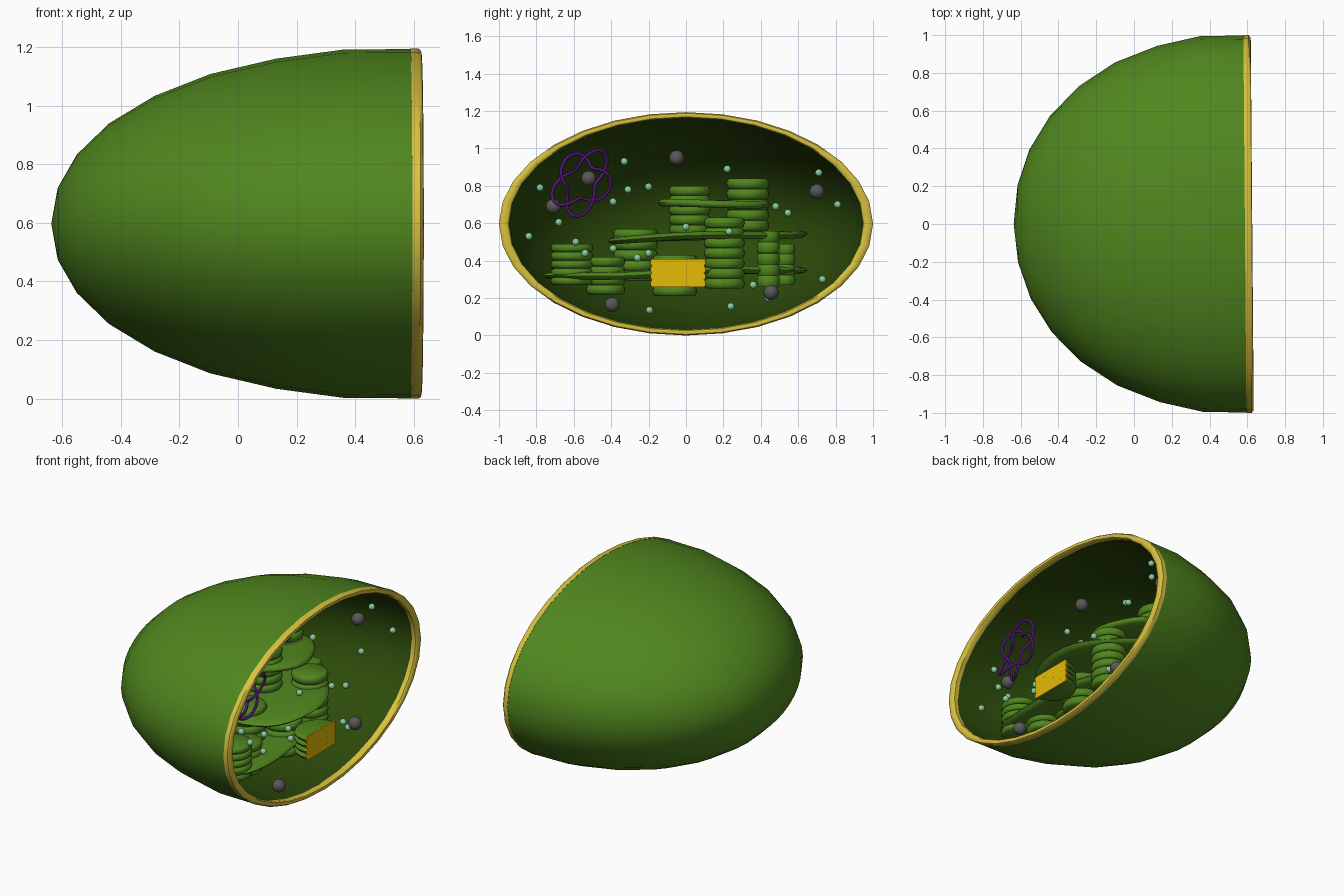
import bpy, bmesh, math
from math import sin, cos, pi

if "Cube" in bpy.data.objects:
    bpy.data.objects.remove(bpy.data.objects["Cube"])


def mat(name, col):
    m = bpy.data.materials.new(name)
    m.diffuse_color = (*col, 1)
    m.use_nodes = True
    m.node_tree.nodes["Principled BSDF"].inputs["Base Color"].default_value = m.diffuse_color
    return m


GREEN = mat("leaf green", (0.08, 0.24, 0.013))
DARK = mat("dark green", (0.026, 0.07, 0.003))
RIM = mat("pale yellow", (0.69, 0.54, 0.05))
GOLD = mat("golden yellow", (0.78, 0.50, 0.002))
PURPLE = mat("purple", (0.085, 0.006, 0.20))
GREY = mat("grey", (0.10, 0.095, 0.10))
MINT = mat("mint green", (0.25, 0.62, 0.36))


def finish(name, bm, material, angle=40):
    bmesh.ops.remove_doubles(bm, verts=bm.verts, dist=1e-5)
    bmesh.ops.recalc_face_normals(bm, faces=bm.faces)
    me = bpy.data.meshes.new(name)
    bm.to_mesh(me)
    bm.free()
    me.materials.append(material)
    ob = bpy.data.objects.new(name, me)
    bpy.context.collection.objects.link(ob)
    bpy.ops.object.select_all(action='DESELECT')
    ob.select_set(True)
    bpy.context.view_layer.objects.active = ob
    bpy.ops.object.shade_smooth_by_angle(angle=math.radians(angle))
    return ob


def lathe(bm, profile, place, segs, closed=False):
    """Sweep (t, r) points around an axis; place(t, r, angle) gives the position."""
    rings = [[bm.verts.new(place(t, r, 2 * pi * k / segs)) for k in range(segs)]
             for t, r in profile]
    pairs = list(zip(rings, rings[1:]))
    if closed:
        pairs.append((rings[-1], rings[0]))
    for a, b in pairs:
        for k in range(segs):
            j = (k + 1) % segs
            bm.faces.new((a[k], a[j], b[j], b[k]))


# Half-egg shell, swept around x, with a dark inner wall
def shell_place(t, r, a):
    y = r * cos(a)
    return (t - 0.008 * y, y, 0.597 + 0.597 * r * sin(a))


outer = [(-0.637, 0), (-0.615, .205), (-.55, .395), (-.44, .573), (-.285, .73),
         (-.095, .855), (.13, .943), (.36, .995), (.60, .998)]
inner = [(.60, .955)] + [(x + 0.045 * (1 - r), r * 0.955) for x, r in reversed(outer[:-1])]
bm = bmesh.new()
lathe(bm, outer + inner, shell_place, 32)
for i, f in enumerate(bm.faces):
    f.material_index = int(i >= 32 * len(outer))
shell = finish("outer_shell", bm, GREEN)
shell.data.materials.append(DARK)

# Yellow cut rim
bm = bmesh.new()
lathe(bm, [(.587, 1.0), (.615, 1.0), (.624, .990), (.626, .974), (.624, .958),
           (.615, .948), (.587, .948)], shell_place, 32, True)
finish("shell_rim", bm, RIM)


# Stacks of rounded discs: x, y, radius, bottom, top, number of discs
def disc_stack(name, x, y, r, z0, z1, n, x_max=1.0):
    bm = bmesh.new()
    h = (z1 - z0) / n
    for i in range(n):
        z = z0 + i * h
        prof = [(0, 0), (0, r * .86), (.15 * h, r * .95), (.5 * h, r),
                (.85 * h, r * .95), (h * .99, r * .86), (h * .99, 0)]
        lathe(bm, prof, lambda t, q, a: (min(x + q * cos(a), x_max), y + q * sin(a), z + t), 28)
    if x_max < 1:
        bmesh.ops.dissolve_degenerate(bm, edges=bm.edges, dist=1e-5)
    finish(name, bm, GREEN, 50)


for i, s in enumerate([
        (.17, .02, .112, .54, .80, 5), (.10, .33, .115, .56, .84, 5),
        (.37, .205, .11, .25, .63, 7), (.39, -.61, .115, .27, .49, 5),
        (.35, -.43, .105, .22, .42, 4), (.25, -.27, .12, .29, .57, 5),
        (.36, -.06, .12, .21, .43, 4), (.22, .44, .062, .26, .56, 5),
        (.05, .53, .055, .27, .49, 4)]):
    disc_stack(f"disc_stack_{i + 1}", *s)

# Half stack at the opening, sliced flat
disc_stack("cut_stack", .612, -.042, .147, .26, .41, 4, .613)


# Wavy sheets: centre, front and back half depth, half width, tilt, slant
def sheet(name, cx, cy, cz, front, rear, sy, tilt, slant, phase):
    bm = bmesh.new()

    def place(t, r, a):
        w = 1 + 0.04 * sin(4 * a + phase) * abs(cos(a))
        y = cy + sy * r * sin(a)
        sx = front if cos(a) > 0 else rear
        x = cx + sx * r * w * cos(a) - slant * (y - cy)
        return (min(x, .605), y, cz + t + tilt * (y - cy) + 0.008 * sin(6 * y + phase) * r)

    lathe(bm, [(-.02, 0), (-.02, .5), (-.02, .93), (-.012, .98), (0, 1),
               (.012, .98), (.02, .93), (.02, .5), (.02, 0)], place, 40)
    finish(name, bm, GREEN, 50)


sheet("lower_sheet", .10, -.06, .335, .40, .30, .71, .03, .30, .5)
sheet("middle_sheet", .02, .115, .53, .52, .25, .535, .035, .45, 1.5)
sheet("upper_sheet", .12, .15, .705, .26, .22, .30, .01, 0, 2.5)

# Golden cut face on the sliced stack: four rounded plates
bm = bmesh.new()
h = .15 / 4
for i in range(4):
    z = .26 + i * h
    loop = [(-.182, 0), (-.19, h * .3), (-.19, h * .7), (-.182, h),
            (.097, h), (.105, h * .7), (.105, h * .3), (.097, 0)]
    front = [bm.verts.new((.624, y, z + t * .998)) for y, t in loop]
    back = [bm.verts.new((.615, y, z + t * .998)) for y, t in loop]
    bm.faces.new(front)
    bm.faces.new(back[::-1])
    for k in range(8):
        j = (k + 1) % 8
        bm.faces.new((front[k], back[k], back[j], front[j]))
finish("cut_stack_face", bm, GOLD, 30)

# Tangled purple strand: a five-lobed closed knot
cu = bpy.data.curves.new("strand", 'CURVE')
cu.dimensions = '3D'
cu.bevel_depth = 0.009
cu.bevel_resolution = 1
sp = cu.splines.new('POLY')
N = 110
sp.points.add(N - 1)
for k in range(N):
    t = 4 * pi * k / N
    r = .14 + .05 * cos(2.5 * t)
    y, z = r * cos(t + .95), r * sin(t + .95)
    sp.points[k].co = (.46 + .025 * sin(2.5 * t), -.555 + .85 * y + .12 * z,
                       .82 + .96 * z + .12 * y, 1)
sp.use_cyclic_u = True
cu.materials.append(PURPLE)
bpy.context.collection.objects.link(bpy.data.objects.new("tangled_strand", cu))


# Loose grains
def grains(name, pts, radius, material, sub):
    bm = bmesh.new()
    for x, y, z in pts:
        res = bmesh.ops.create_icosphere(bm, subdivisions=sub, radius=radius)
        bmesh.ops.translate(bm, verts=res["verts"], vec=(x, y, z))
    finish(name, bm, material, 60)


grains("large_grains", [(.37, -.05, .95), (-.05, -.52, .84), (.40, -.71, .69),
                        (.37, .70, .77), (.52, .455, .23), (.57, -.395, .165)],
       .04, GREY, 3)
grains("small_grains", [
    (.25, -.33, .93), (.25, .22, .89), (.46, .71, .87), (.45, -.78, .79), (.25, -.31, .78),
    (.25, -.2, .795), (.3, -.39, .715), (.54, .81, .70), (.2, .48, .69), (.5, .545, .655),
    (.5, -.68, .605), (.5, -.84, .53), (.5, -.59, .5), (.56, -.54, .44), (.56, -.26, .415),
    (.5, -.2, .44), (.44, 0, .58), (.51, .23, .555), (.5, .36, .27), (.26, .73, .30),
    (.3, -.195, .135), (.25, .24, .155), (.48, .44, .2), (.46, -.39, .465)],
    .02, MINT, 2)
